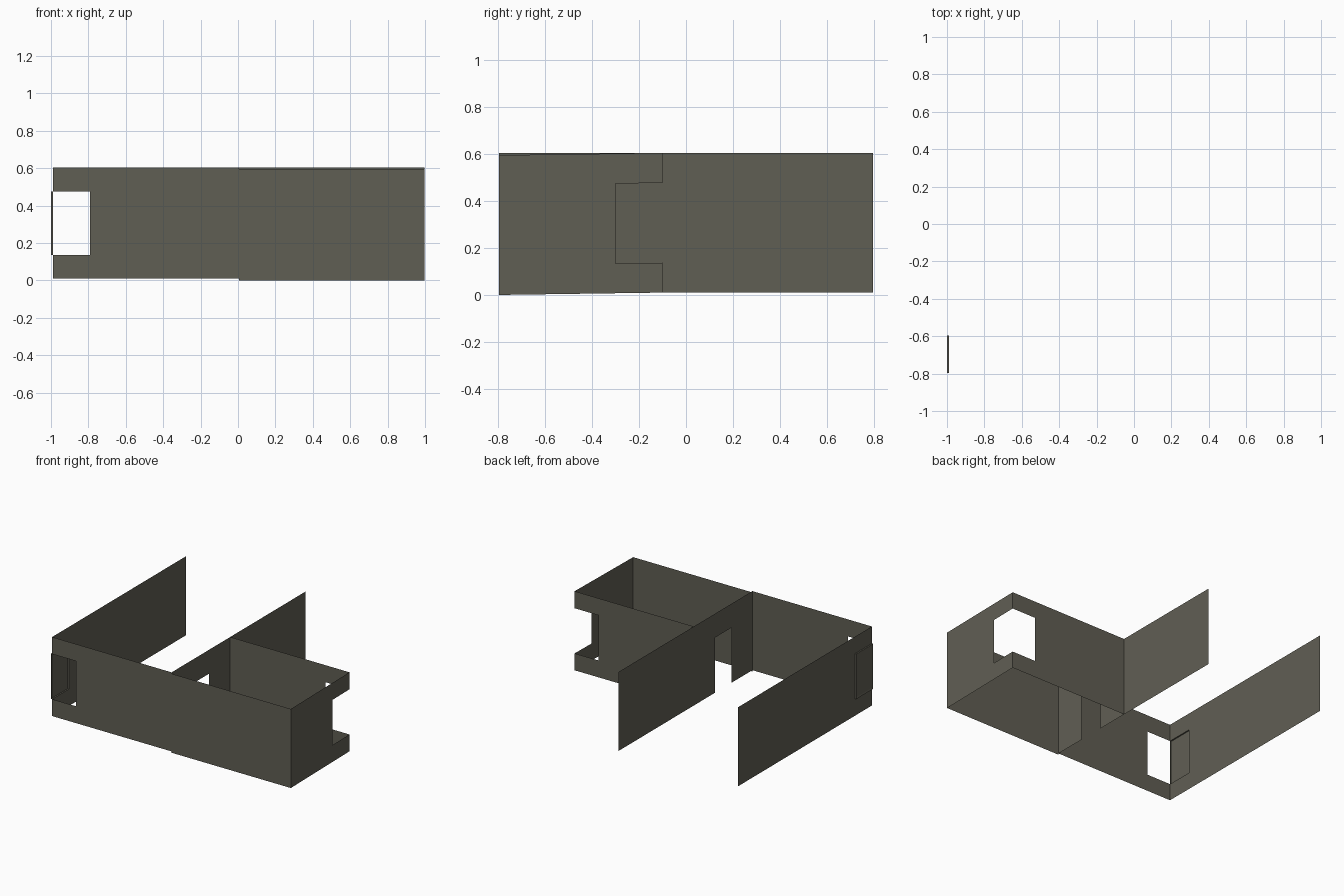
import bpy, bmesh
from mathutils import Vector

if "Cube" in bpy.data.objects:
    bpy.data.objects.remove(bpy.data.objects["Cube"])

mat = bpy.data.materials.new("olive grey wall")
mat.diffuse_color = (0.118, 0.113, 0.088, 1)
mat.use_nodes = True
mat.node_tree.nodes["Principled BSDF"].inputs["Base Color"].default_value = mat.diffuse_color

BASE, HEIGHT = 0.01, 0.595
WIN_LO, WIN_HI = 0.137, 0.477          # sill and head of the windows
L, C, R = -0.99, 0.005, 0.998          # x of left, middle and right walls
FRONT, BACK, MID = -0.797, 0.797, -0.1  # y of front, rear ends and back wall


def finish(name, bm):
    bmesh.ops.remove_doubles(bm, verts=bm.verts, dist=1e-5)
    me = bpy.data.meshes.new(name)
    bm.to_mesh(me)
    bm.free()
    me.materials.append(mat)
    ob = bpy.data.objects.new(name, me)
    bpy.context.collection.objects.link(ob)
    return ob


def wall(name, a, b, hole=None, base_a=BASE, base_b=BASE):
    """Thin wall sheet from a to b; hole = (start, end, low, high) along the wall."""
    a, b = Vector(a), Vector(b)
    length = (b - a).length
    us, zs = {0, length}, {0, HEIGHT}
    if hole:
        us |= {hole[0], hole[1]}
        zs |= {hole[2], hole[3]}
    us, zs = sorted(us), sorted(zs)
    bm = bmesh.new()

    def vert(u, z):
        t = u / length
        p = a.lerp(b, t)
        return bm.verts.new((p.x, p.y, z + base_a + (base_b - base_a) * t))

    for u0, u1 in zip(us, us[1:]):
        for z0, z1 in zip(zs, zs[1:]):
            if hole and hole[0] <= u0 < hole[1] and hole[2] <= z0 < hole[3]:
                continue
            bm.faces.new([vert(u0, z0), vert(u1, z0), vert(u1, z1), vert(u0, z1)])
    # merge the coplanar strips into clean sheets
    bmesh.ops.remove_doubles(bm, verts=bm.verts, dist=1e-5)
    return finish(name, bm)


lo, hi = WIN_LO - BASE, WIN_HI - BASE

# left room: long side wall with window opening, front wall with corner window
wall("left_wall", (L, BACK), (L, FRONT), (BACK + 0.597, BACK - FRONT, lo, hi))
wall("front_wall_left", (L, FRONT), (C, FRONT), (0, 0.2, lo, hi))

# dividing wall with doorway
wall("dividing_wall", (C, BACK), (C, FRONT), (BACK + 0.35, BACK + 0.55, 0, 0.415))

# right room: front corner sits slightly lower
wall("front_wall_right", (C, FRONT), (R, FRONT), base_a=0, base_b=0)
wall("right_wall", (R, FRONT), (R, MID), (MID - FRONT - 0.2, MID - FRONT, lo, hi), base_a=0)
wall("back_wall_right", (R, MID), (C, MID), (0, 0.2, lo, hi))

# shallow window box pushed out of the left wall, with an inset pane
bm = bmesh.new()
y0, y1 = FRONT, -0.597
pane = bm.faces.new([bm.verts.new(p) for p in (
    (L, y1, WIN_LO), (L, y0, WIN_LO), (L, y0, WIN_HI), (L, y1, WIN_HI))])
new = bmesh.ops.extrude_face_region(bm, geom=[pane])["geom"]
bmesh.ops.translate(bm, vec=(-0.01, 0, 0), verts=[v for v in new if isinstance(v, bmesh.types.BMVert)])
outer = [f for f in new if isinstance(f, bmesh.types.BMFace)]
if pane.is_valid:
    bm.faces.remove(pane)
bmesh.ops.inset_region(bm, faces=outer, thickness=0.018)
bmesh.ops.translate(bm, vec=(0.003, 0, 0), verts=outer[0].verts[:])
finish("left_window_box", bm)
